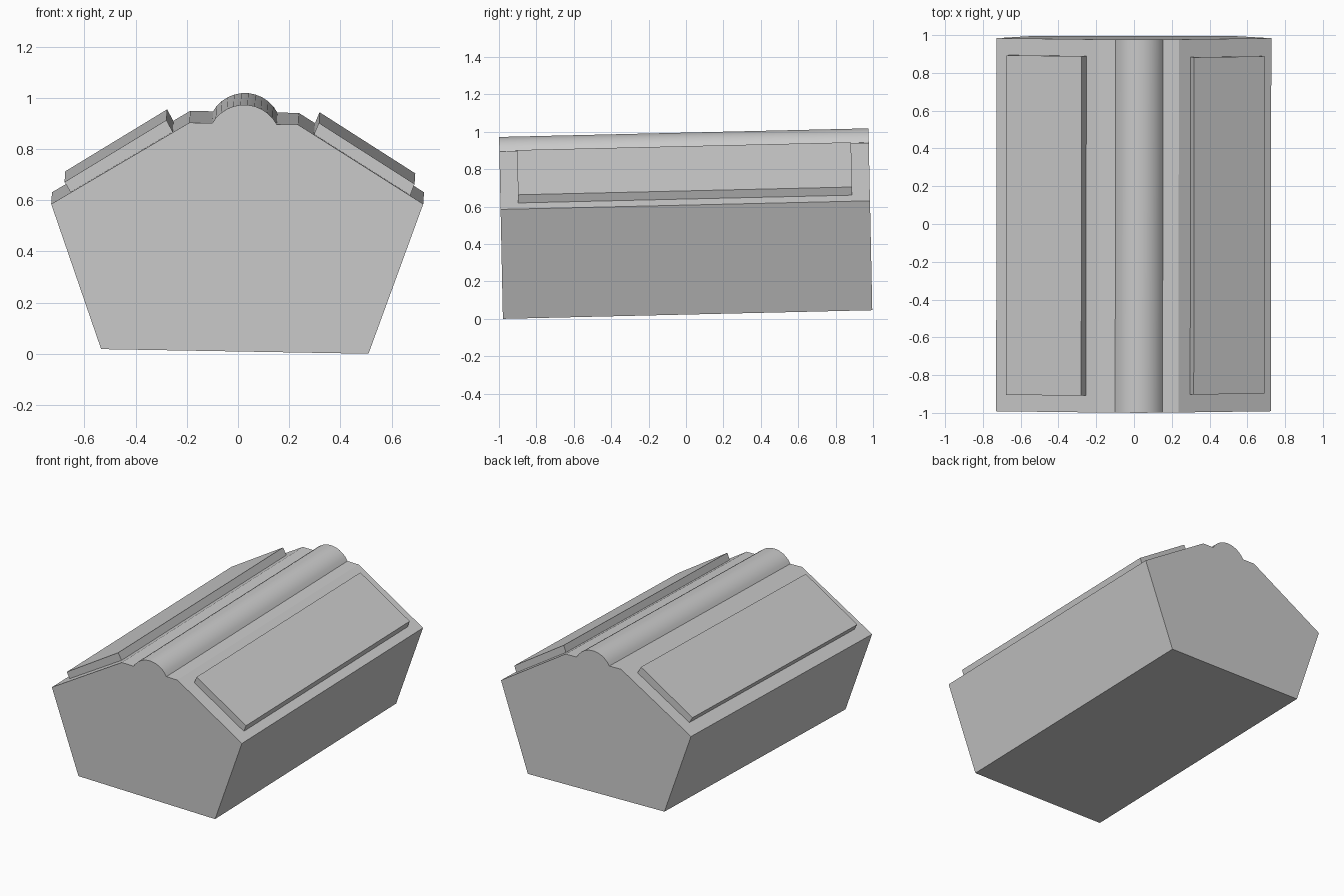
import bpy, bmesh, math
from mathutils import Vector

if "Cube" in bpy.data.objects:
    bpy.data.objects.remove(bpy.data.objects["Cube"])

# The whole body leans slightly, so every part is swept along this tilted axis
AXIS = Vector((0.003, 1.975, 0.046))


def prism(name, profile, t0=0.0, t1=1.0, smooth=False):
    """Sweep an (x, z) front profile along the axis between fractions t0 and t1."""
    bm = bmesh.new()
    rings = []
    for t in (t0, t1):
        rings.append([bm.verts.new(Vector((x, -0.979 - 0.021 * z, z)) + AXIS * t)
                      for x, z in profile])
    front, back = rings
    n = len(profile)
    bm.faces.new(front)
    bm.faces.new(back[::-1])
    for i in range(n):
        j = (i + 1) % n
        bm.faces.new((front[i], back[i], back[j], front[j]))
    bmesh.ops.recalc_face_normals(bm, faces=bm.faces)
    mesh = bpy.data.meshes.new(name)
    bm.to_mesh(mesh)
    bm.free()
    obj = bpy.data.objects.new(name, mesh)
    bpy.context.collection.objects.link(obj)
    if smooth:
        bpy.context.view_layer.objects.active = obj
        obj.select_set(True)
        bpy.ops.object.shade_smooth_by_angle(angle=math.radians(30))
        obj.select_set(False)
    return obj


# Main six-sided body
prism("body", [(-0.535, 0.018), (0.51, 0.0), (0.724, 0.585),
               (0.235, 0.895), (-0.19, 0.903), (-0.73, 0.585)])

# Raised slabs on the two roof slopes
prism("left_roof_panel", [(-0.28, 0.911), (-0.678, 0.669),
                          (-0.652, 0.625), (-0.254, 0.863)], 0.045, 0.955)
prism("right_roof_panel", [(0.316, 0.900), (0.690, 0.661),
                           (0.672, 0.615), (0.296, 0.853)], 0.048, 0.952)

# Rounded ridge along the top
radius, cx, cz, half, steps = 0.144, 0.024, 0.829, math.radians(62), 11
arc = []
for i in range(steps + 1):
    a = -half + 2 * half * i / steps
    arc.append((cx + radius * math.sin(a), cz + radius * math.cos(a)))
prism("ridge_tube", arc, smooth=True)
